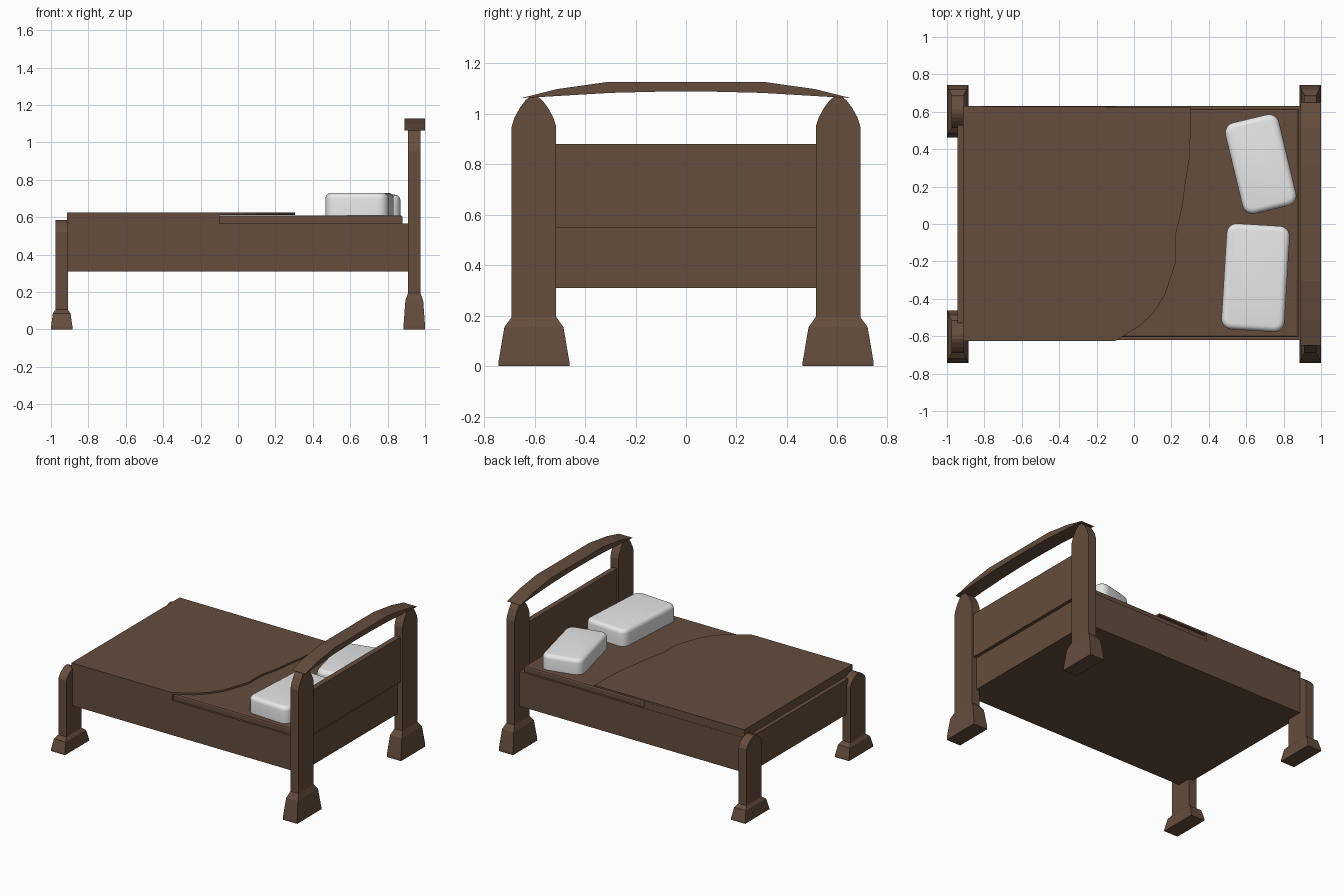
import bpy, bmesh, math
from mathutils import Matrix

if "Cube" in bpy.data.objects:
    bpy.data.objects.remove(bpy.data.objects["Cube"])


def material(name, rgb):
    m = bpy.data.materials.new(name)
    m.diffuse_color = (*rgb, 1)
    m.use_nodes = True
    m.node_tree.nodes["Principled BSDF"].inputs["Base Color"].default_value = m.diffuse_color
    return m


BROWN = material("brown wood", (0.13, 0.074, 0.047))
WHITE = material("pillow white", (0.8, 0.8, 0.8))


def finish(name, bm, mat):
    bmesh.ops.recalc_face_normals(bm, faces=bm.faces)
    me = bpy.data.meshes.new(name)
    bm.to_mesh(me)
    bm.free()
    me.materials.append(mat)
    ob = bpy.data.objects.new(name, me)
    bpy.context.collection.objects.link(ob)
    return ob


def box_mesh(x0, x1, y0, y1, z0, z1):
    bm = bmesh.new()
    bmesh.ops.create_cube(bm, size=1)
    bmesh.ops.scale(bm, vec=(x1 - x0, y1 - y0, z1 - z0), verts=bm.verts)
    bmesh.ops.translate(bm, vec=((x0 + x1) / 2, (y0 + y1) / 2, (z0 + z1) / 2), verts=bm.verts)
    return bm


def box(name, *dims):
    return finish(name, box_mesh(*dims), BROWN)


def prism(name, outline, direction):
    """Extrude a closed outline of 3D points."""
    bm = bmesh.new()
    face = bm.faces.new([bm.verts.new(p) for p in outline])
    ext = bmesh.ops.extrude_face_region(bm, geom=[face])
    bmesh.ops.translate(bm, vec=direction, verts=[g for g in ext["geom"] if isinstance(g, bmesh.types.BMVert)])
    return finish(name, bm, BROWN)


# Posts: flared foot, straight shaft, rounded top (z, half width y, half depth x)
RINGS = [(0, .14, .0575), (.02, .14, .0575), (.155, .117, .0475), (.195, .088, .0325),
         (.95, .088, .0325), (.985, .077, .0325), (1.025, .055, .0325),
         (1.055, .032, .0325), (1.07, .012, .0325)]


def post(name, x, y, zscale):
    bm = bmesh.new()
    loops = [[bm.verts.new((x + sx * hx, y + sy * hy, z * zscale))
              for sx, sy in ((-1, -1), (1, -1), (1, 1), (-1, 1))] for z, hy, hx in RINGS]
    for a, b in zip(loops, loops[1:]):
        for i in range(4):
            j = (i + 1) % 4
            bm.faces.new((a[i], a[j], b[j], b[i]))
    bm.faces.new(loops[0])
    bm.faces.new(loops[-1])
    finish(name, bm, BROWN)


for side, y in (("front", -.6025), ("back", .6025)):
    post(f"head_post_{side}", .9425, y, 1)
    post(f"foot_post_{side}", -.9425, y, .547)

# Arched top rail of the headboard
top = [(.65, 1.063), (.51, 1.098), (.305, 1.127)]
under = [(.57, 1.067), (.3, 1.083), (.1, 1.088)]
half = top[::-1] + under
half = [(.305, 1.127), (.51, 1.098), (.65, 1.063), (.57, 1.067), (.3, 1.083), (.1, 1.088)]
arch = half + [(-y, z) for y, z in reversed(half)]
prism("head_top_rail", [(.89, y, z) for y, z in arch], (.11, 0, 0))

# Boards and bed frame
box("headboard_panel", .92, .96, -.53, .53, .55, .88)
box("headboard_lower_panel", .90, .935, -.53, .53, .31, .55)
box("footboard_panel", -.945, -.90, -.53, .53, .31, .565)
box("bed_frame", -.91, .91, -.62, .63, .31, .565)

# Mattress with softened top edge
bm = box_mesh(-.9, .88, -.605, .615, .56, .61)
edges = [e for e in bm.edges if all(v.co.z > .6 for v in e.verts)]
bmesh.ops.bevel(bm, geom=edges, offset=.012, segments=2, profile=.5, affect='EDGES')
finish("mattress", bm, BROWN)

# Blanket with a curved, turned-back edge
curve = [(-.1, -.625), (.03, -.545), (.1, -.48), (.165, -.38), (.225, -.2), (.225, -.05),
         (.26, .1), (.275, .22), (.298, .36), (.305, .6), (.305, .625)]
outline = [(-.915, .63), (-.915, -.625)] + curve
prism("blanket_top", [(x, y, .612) for x, y in outline], (0, 0, .013))
box("blanket_side_drop", -.915, -.1, -.622, .628, .565, .613)


# Pillows: rounded corners and soft top edge
def pillow(name, x, y, width, length, height, angle):
    bm = box_mesh(-width / 2, width / 2, -length / 2, length / 2, 0, height)
    up = [e for e in bm.edges if abs(e.verts[0].co.z - e.verts[1].co.z) > .01]
    bmesh.ops.bevel(bm, geom=up, offset=.055, segments=5, profile=.5, affect='EDGES')
    rim = [e for e in bm.edges if all(v.co.z > height - .001 for v in e.verts)]
    bmesh.ops.bevel(bm, geom=rim, offset=.03, segments=4, profile=.5, affect='EDGES')
    bm.transform(Matrix.Translation((x, y, .608)) @ Matrix.Rotation(math.radians(angle), 4, 'Z'))
    ob = finish(name, bm, WHITE)
    bpy.context.view_layer.objects.active = ob
    ob.select_set(True)
    bpy.ops.object.shade_smooth_by_angle(angle=math.radians(40))
    ob.select_set(False)


pillow("front_pillow", .65, -.287, .338, .567, .122, -3.5)
pillow("back_pillow", .678, .32, .295, .5, .112, 13.5)
